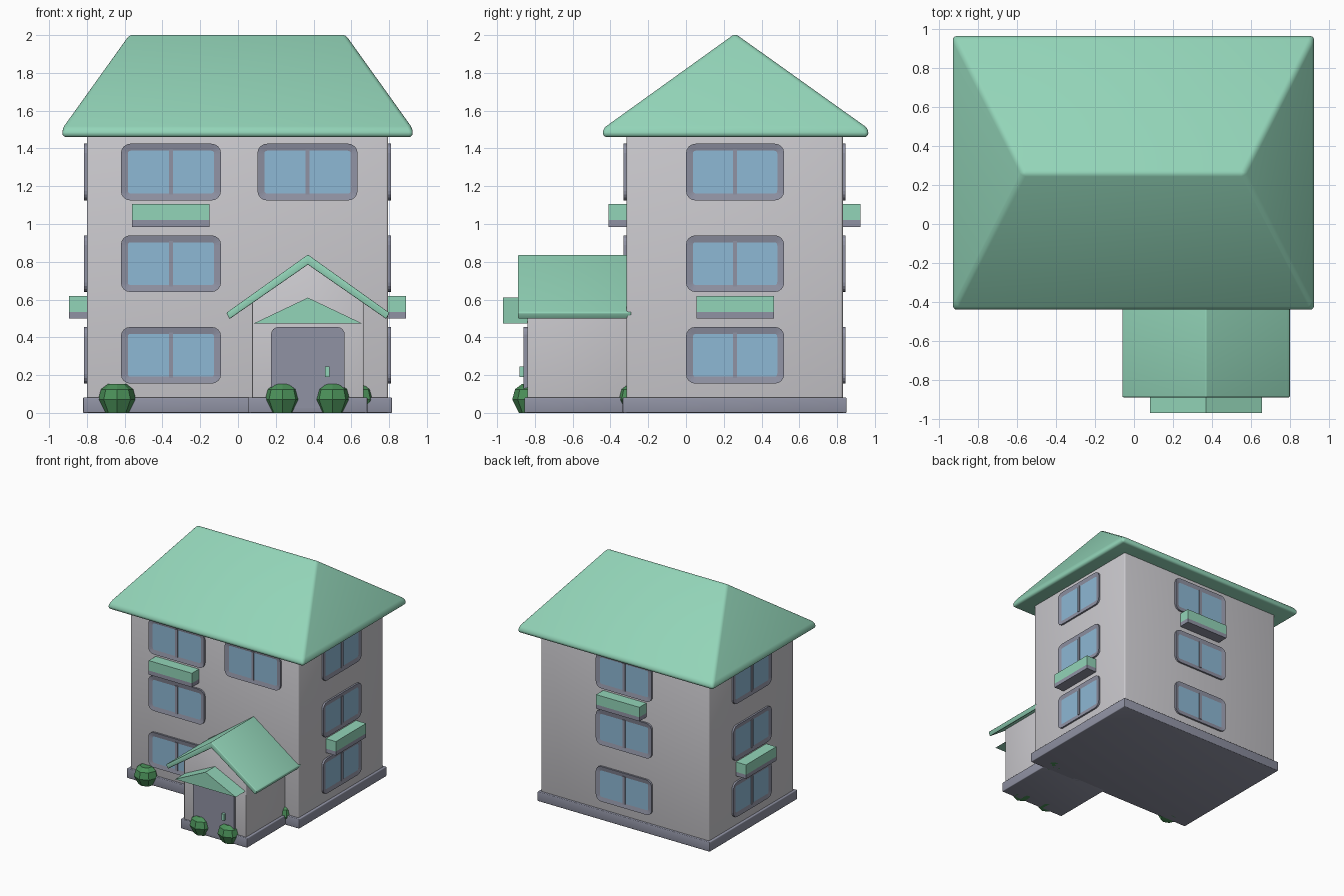
import bpy, bmesh, math
from mathutils import Matrix

if "Cube" in bpy.data.objects:
    bpy.data.objects.remove(bpy.data.objects["Cube"])


def mat(name, col):
    m = bpy.data.materials.new(name)
    m.diffuse_color = (*col, 1)
    m.use_nodes = True
    m.node_tree.nodes["Principled BSDF"].inputs["Base Color"].default_value = m.diffuse_color
    return m


GREEN = mat("mint roof", (0.29, 0.66, 0.48))
WALL = mat("pale grey wall", (0.60, 0.59, 0.62))
TRIM = mat("slate trim", (0.28, 0.29, 0.37))
GLASS = mat("blue glass", (0.27, 0.48, 0.66))
LEAF = mat("leaf green", (0.07, 0.28, 0.10))


def finish(bm, name, mats, bevel=0.0, smooth=False):
    bmesh.ops.recalc_face_normals(bm, faces=bm.faces)
    if bevel:
        bmesh.ops.bevel(bm, geom=bm.edges[:], offset=bevel, segments=3,
                        profile=0.5, affect='EDGES')
    me = bpy.data.meshes.new(name)
    bm.to_mesh(me)
    bm.free()
    ob = bpy.data.objects.new(name, me)
    bpy.context.collection.objects.link(ob)
    for m in mats:
        me.materials.append(m)
    if smooth:
        bpy.ops.object.select_all(action='DESELECT')
        ob.select_set(True)
        bpy.context.view_layer.objects.active = ob
        bpy.ops.object.shade_smooth_by_angle(angle=math.radians(35))
    return ob


def box(name, x, y, z, m, bevel=0.0, mw=Matrix()):
    bm = bmesh.new()
    bmesh.ops.create_cube(bm, size=1)
    for v in bm.verts:
        v.co = [a[0] + (a[1] - a[0]) * (c + 0.5) for a, c in zip((x, y, z), v.co)]
    bm.transform(mw)
    return finish(bm, name, [m], bevel, bevel > 0)


def prism(name, pts, y0, y1, m, bevel=0.0):
    """Extrude an x-z outline along y."""
    bm = bmesh.new()
    f = bm.faces.new([bm.verts.new((x, y0, z)) for x, z in pts])
    r = bmesh.ops.extrude_face_region(bm, geom=[f])
    for v in r["geom"]:
        if isinstance(v, bmesh.types.BMVert):
            v.co.y = y1
    return finish(bm, name, [m], bevel, bevel > 0)


def rounded(w, h, r, n=5):
    """Rounded rectangle outline around the origin."""
    pts = []
    for i, (sx, sz) in enumerate(((1, 1), (-1, 1), (-1, -1), (1, -1))):
        for k in range(n):
            a = math.pi / 2 * (i + k / (n - 1))
            pts.append((sx * (w / 2 - r) + r * math.cos(a),
                        sz * (h / 2 - r) + r * math.sin(a)))
    return pts


# Wall frames: local x runs along the wall, local -y points outwards
def side(x, y, turn):
    return Matrix.Translation((x, y, 0)) @ Matrix.Rotation(math.radians(turn), 4, 'Z')


FRONT, RIGHT = side(0, -0.315, 0), side(0.795, 0.26, 90)
BACK, LEFT = side(0, 0.83, 180), side(-0.80, 0.26, -90)


def window(name, mw, x, z, w=0.53, h=0.30):
    # Frame with recessed glass
    bm = bmesh.new()
    f = bm.faces.new([bm.verts.new((x + px, 0.01, z + pz)) for px, pz in rounded(w, h, 0.05)])
    r = bmesh.ops.extrude_face_region(bm, geom=[f])
    for v in r["geom"]:
        if isinstance(v, bmesh.types.BMVert):
            v.co.y = -0.015
    bmesh.ops.recalc_face_normals(bm, faces=bm.faces)
    face = next(f for f in bm.faces if len(f.verts) > 4 and f.calc_center_median().y < -0.01)
    bmesh.ops.inset_region(bm, faces=[face], thickness=0.037)
    for v in face.verts:
        v.co.y += 0.007
    face.material_index = 1
    bm.transform(mw)
    finish(bm, name, [TRIM, GLASS])
    # Centre bar
    box(name + "_bar", (x - 0.011, x + 0.011), (-0.015, 0),
        (z - h / 2 + 0.03, z + h / 2 - 0.03), TRIM, mw=mw)


def planter(name, mw, x, z):
    xr = (x - 0.205, x + 0.205)
    box(name + "_tray", xr, (-0.095, 0.005), (z, z + 0.035), TRIM, mw=mw)
    box(name, xr, (-0.095, 0.005), (z + 0.035, z + 0.12), GREEN, mw=mw)


# Main house
box("base", (-0.82, 0.815), (-0.335, 0.85), (0, 0.082), TRIM, 0.006)
box("walls", (-0.80, 0.795), (-0.315, 0.83), (0.05, 1.48), WALL, 0.012)

# Hipped roof with a rounded eave
bm = bmesh.new()
rings = []
for z in (1.46, 1.505):
    rings.append([bm.verts.new((x, y, z)) for x, y in
                  ((-0.93, -0.44), (0.925, -0.44), (0.925, 0.965), (-0.93, 0.965))])
lo, hi = rings
ra, rb = bm.verts.new((-0.57, 0.26, 2.008)), bm.verts.new((0.565, 0.26, 2.008))
bm.faces.new(lo)
for i in range(4):
    j = (i + 1) % 4
    bm.faces.new((lo[i], lo[j], hi[j], hi[i]))
for f in ((hi[0], hi[1], rb, ra), (hi[1], hi[2], rb), (hi[2], hi[3], ra, rb), (hi[3], hi[0], ra)):
    bm.faces.new(f)
finish(bm, "roof", [GREEN], 0.02, True)

# Windows and planters on every wall
for i, z in enumerate((0.305, 0.79, 1.275)):
    window(f"front_window_{i}", FRONT, -0.355, z)
    for nm, mw in (("right", RIGHT), ("back", BACK), ("left", LEFT)):
        window(f"{nm}_window_{i}", mw, 0, z, w=0.52 if nm != "back" else 0.53)
window("front_window_upper", FRONT, 0.368, 1.275)
planter("front_planter", FRONT, -0.355, 0.985)
planter("back_planter", BACK, 0, 0.985)
planter("right_planter", RIGHT, 0, 0.50)
planter("left_planter", LEFT, 0, 0.50)

# Porch
CX = 0.37
box("porch_base", (0.055, 0.685), (-0.855, -0.30), (0, 0.082), TRIM, 0.006)
prism("porch_walls", [(CX - 0.295, 0.05), (CX + 0.295, 0.05), (CX + 0.295, 0.585),
                      (CX, 0.80), (CX - 0.295, 0.585)], -0.84, -0.30, WALL, 0.006)
prism("porch_roof", [(CX, 0.838), (CX + 0.41, 0.545), (CX + 0.432, 0.53), (CX + 0.415, 0.497),
                     (CX, 0.785), (CX - 0.415, 0.497), (CX - 0.432, 0.53), (CX - 0.41, 0.545)],
      -0.89, -0.29, GREEN, 0.006)
prism("door_canopy", [(CX - 0.288, 0.473), (CX + 0.288, 0.473), (CX, 0.61)], -0.97, -0.83, GREEN)

# Door and handle
prism("door", [(CX + x, 0.24 + z) for x, z in rounded(0.39, 0.43, 0.04)], -0.86, -0.83, TRIM)
box("door_handle", (0.46, 0.485), (-0.882, -0.855), (0.19, 0.245), GREEN)

# Faceted bushes
for i, (x, y) in enumerate(((-0.64, -0.325), (0.235, -0.82), (0.50, -0.82), (0.63, -0.27))):
    bm = bmesh.new()
    rings = []
    for r, z in ((0.065, 0.0), (0.10, 0.07), (0.085, 0.125), (0.05, 0.152)):
        rings.append([bm.verts.new((x + r * math.cos(k * math.pi / 4), y + r * math.sin(k * math.pi / 4), z))
                      for k in range(8)])
    bm.faces.new(rings[0])
    bm.faces.new(rings[-1])
    for a, b in zip(rings, rings[1:]):
        for k in range(8):
            n = (k + 1) % 8
            bm.faces.new((a[k], a[n], b[n], b[k]))
    finish(bm, f"bush_{i}", [LEAF])
